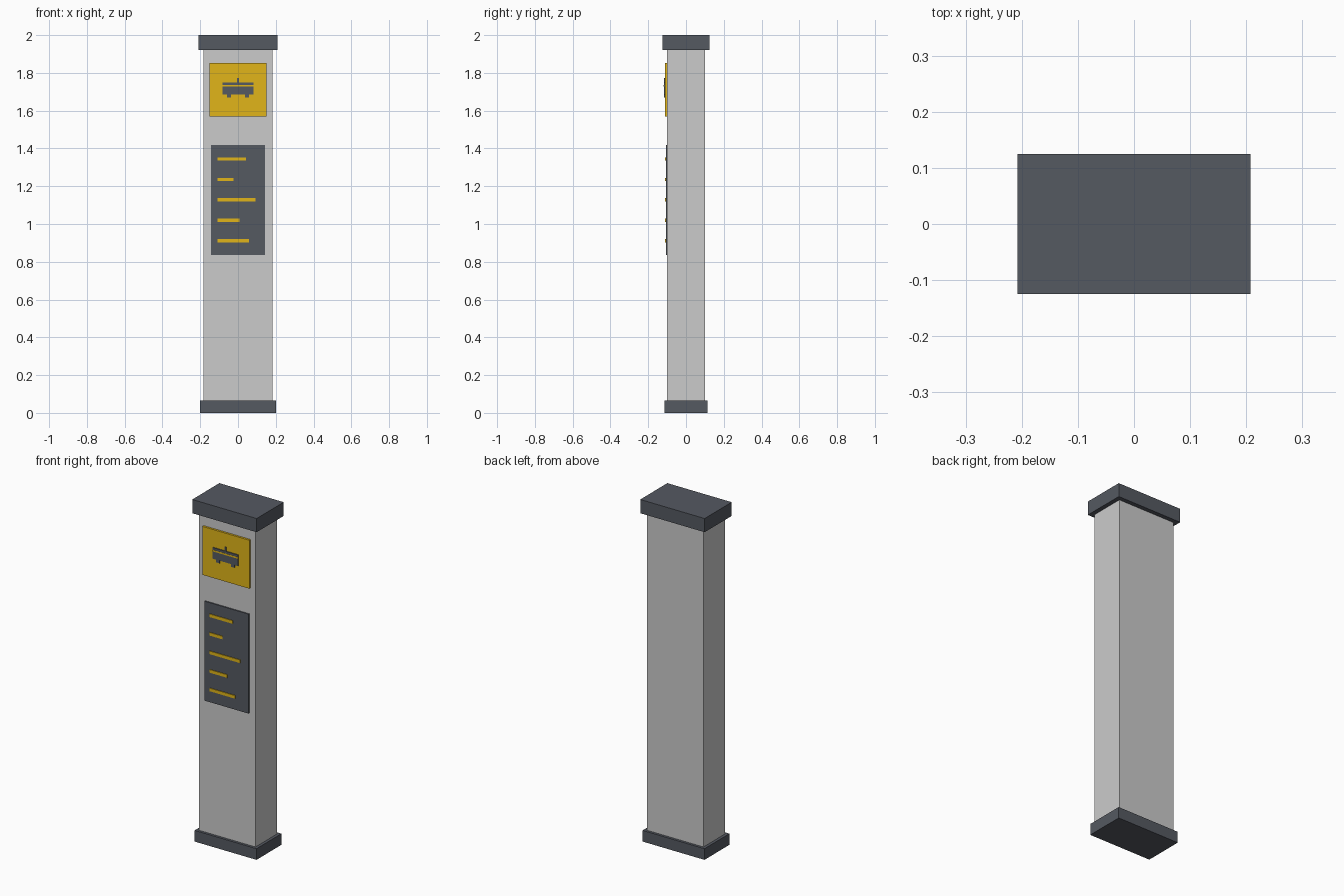
import bpy
import bmesh
from mathutils import Vector

if "Cube" in bpy.data.objects:
    bpy.data.objects.remove(bpy.data.objects["Cube"])


def material(name, color):
    m = bpy.data.materials.new(name)
    m.diffuse_color = (*color, 1)
    m.use_nodes = True
    m.node_tree.nodes["Principled BSDF"].inputs["Base Color"].default_value = m.diffuse_color
    return m


dark = material("dark_slate", (0.09, 0.10, 0.12))
yellow = material("sign_yellow", (0.75, 0.46, 0.01))


def box(name, x, y, z, mat=None):
    """Box from (min, max) ranges on each axis."""
    lo, hi = Vector((x[0], y[0], z[0])), Vector((x[1], y[1], z[1]))
    bm = bmesh.new()
    bmesh.ops.create_cube(bm, size=1)
    bmesh.ops.scale(bm, vec=hi - lo, verts=bm.verts)
    mesh = bpy.data.meshes.new(name)
    bm.to_mesh(mesh)
    bm.free()
    ob = bpy.data.objects.new(name, mesh)
    ob.location = (lo + hi) / 2
    if mat:
        mesh.materials.append(mat)
    bpy.context.collection.objects.link(ob)
    return ob


# Pillar with foot and cap
box("base", (-0.2, 0.2), (-0.115, 0.115), (0, 0.065), dark)
box("pillar", (-0.183, 0.183), (-0.1, 0.1), (0.065, 1.92))
box("cap", (-0.208, 0.208), (-0.125, 0.125), (1.92, 2.0), dark)

# Yellow sign with tram pictogram
face = -0.112
box("sign_panel", (-0.152, 0.152), (face, -0.1), (1.57, 1.853), yellow)
front = (-0.117, face)
box("tram_body", (-0.083, 0.083), front, (1.685, 1.75), dark)
box("tram_window_band", (-0.083, 0.083), (-0.118, -0.117), (1.728, 1.737), yellow)
box("tram_pole", (-0.004, 0.004), front, (1.75, 1.774), dark)
for side, cx in (("left", -0.048), ("right", 0.048)):
    box("tram_wheel_" + side, (cx - 0.011, cx + 0.011), front, (1.669, 1.685), dark)

# Timetable board with rows of different lengths
box("timetable_board", (-0.143, 0.143), (-0.107, -0.1), (0.836, 1.417), dark)
for i, end in enumerate((0.042, -0.024, 0.092, 0.008, 0.058)):
    z = 1.344 - i * 0.1083
    box(f"timetable_row_{i + 1}", (-0.108, end), (-0.111, -0.107), (z - 0.009, z + 0.009), yellow)
